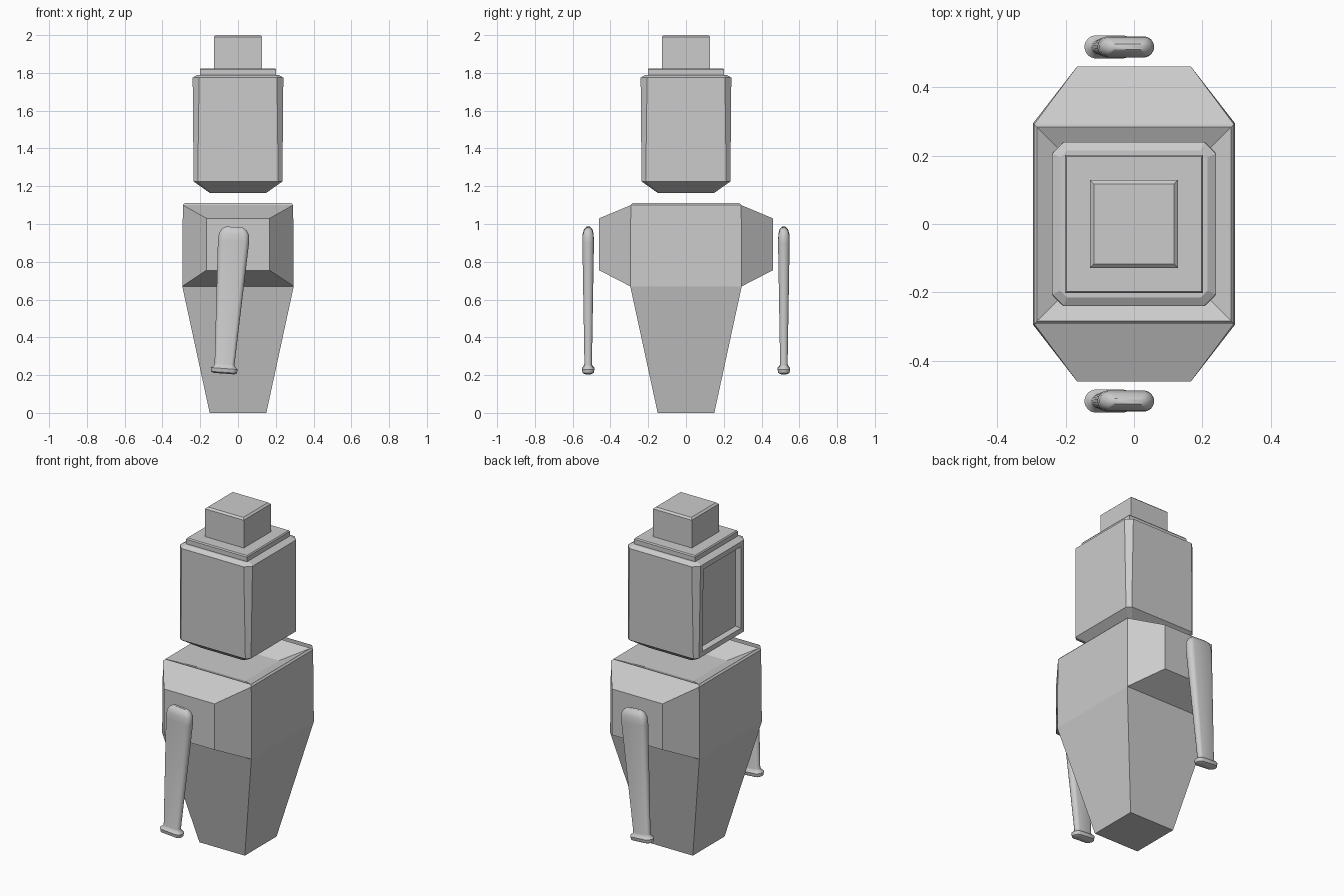
import bpy, bmesh
from math import cos, sin, pi
from mathutils import Vector

if "Cube" in bpy.data.objects:
    bpy.data.objects.remove(bpy.data.objects["Cube"])


def loft(rings):
    """Closed bmesh skinned through rings of points."""
    bm = bmesh.new()
    loops = [[bm.verts.new(p) for p in r] for r in rings]
    n = len(loops[0])
    for a, b in zip(loops, loops[1:]):
        for i in range(n):
            j = (i + 1) % n
            bm.faces.new((a[i], a[j], b[j], b[i]))
    bm.faces.new(loops[0][::-1])
    bm.faces.new(loops[-1])
    bmesh.ops.recalc_face_normals(bm, faces=bm.faces[:])
    return bm


def finish(bm, name, smooth=False):
    me = bpy.data.meshes.new(name)
    bm.to_mesh(me)
    bm.free()
    ob = bpy.data.objects.new(name, me)
    bpy.context.collection.objects.link(ob)
    if smooth:
        bpy.ops.object.select_all(action='DESELECT')
        ob.select_set(True)
        bpy.context.view_layer.objects.active = ob
        bpy.ops.object.shade_smooth_by_angle(angle=0.7)
    return ob


def square(h, z):
    return [(h * x, h * y, z) for x, y in ((-1, -1), (1, -1), (1, 1), (-1, 1))]


def octagon(h, c, z):
    k = h - c
    return [(x, y, z) for x, y in ((-k, -h), (k, -h), (h, -k), (h, k),
                                   (k, h), (-k, h), (-h, k), (-h, -k))]


# Body: tapered base, upright chest, shallow socket in the top
bm = loft([square(h, z) for h, z in
           ((.15, 0), (.295, .67), (.292, 1.10), (.283, 1.11), (.16, 1.05))])
# Shoulders: tapered out of the chest's front and back faces
bm.faces.ensure_lookup_table()
sides = [f for f in bm.faces
         if abs(f.calc_center_median().y) > .28 and .8 < f.calc_center_median().z < 1]
bmesh.ops.inset_individual(bm, faces=sides, thickness=.02)
for f in sides:
    for v in f.verts:
        v.co = (.167 if v.co.x > 0 else -.167,
                .46 if v.co.y > 0 else -.46,
                1.03 if v.co.z > .9 else .755)
finish(bm, "body")

# Head: chamfered box narrowing at the bottom, recessed panel on the left
bm = loft([octagon(*r) for r in
           ((.15, .012, 1.165), (.235, .022, 1.225), (.24, .034, 1.775), (.215, .02, 1.79))])
panel = [f for f in bm.faces if f.calc_center_median().x < -.23
         and abs(f.calc_center_median().y) < .01]
bmesh.ops.inset_individual(bm, faces=panel, thickness=.03, use_even_offset=True)
bmesh.ops.inset_individual(bm, faces=panel, thickness=.008, depth=-.03, use_even_offset=True)
finish(bm, "head")

# Plate and block on top of the head
finish(loft([square(.202, 1.785), square(.202, 1.817), square(.197, 1.824)]), "head_plate")
finish(loft([square(.128, 1.82), square(.128, 1.99), square(.117, 2.0)]), "top_block")

# Arms: flat rounded bars leaning forward, with a flared end
low, axis = Vector((-.075, 0, .208)), Vector((.073, 0, .997))
across = Vector((.997, 0, -.073))
profile = ((0, .055, .018), (.007, .069, .03), (.027, .072, .034), (.04, .056, .023),
           (.05, .053, .02), (.70, .083, .031), (.74, .080, .029),
           (.764, .067, .022), (.778, .045, .008))


def arm_ring(t, w, d, y):
    pts = []
    for i in range(20):
        a = 2 * pi * (i + .5) / 20
        side = 1 if cos(a) > 0 else -1
        p = low + axis * t + across * (side * (w - d) + d * cos(a))
        pts.append((p.x, y + d * sin(a), p.z))
    return pts


for name, y in (("front_arm", -.518), ("back_arm", .518)):
    finish(loft([arm_ring(t, w, d, y) for t, w, d in profile]), name, smooth=True)
